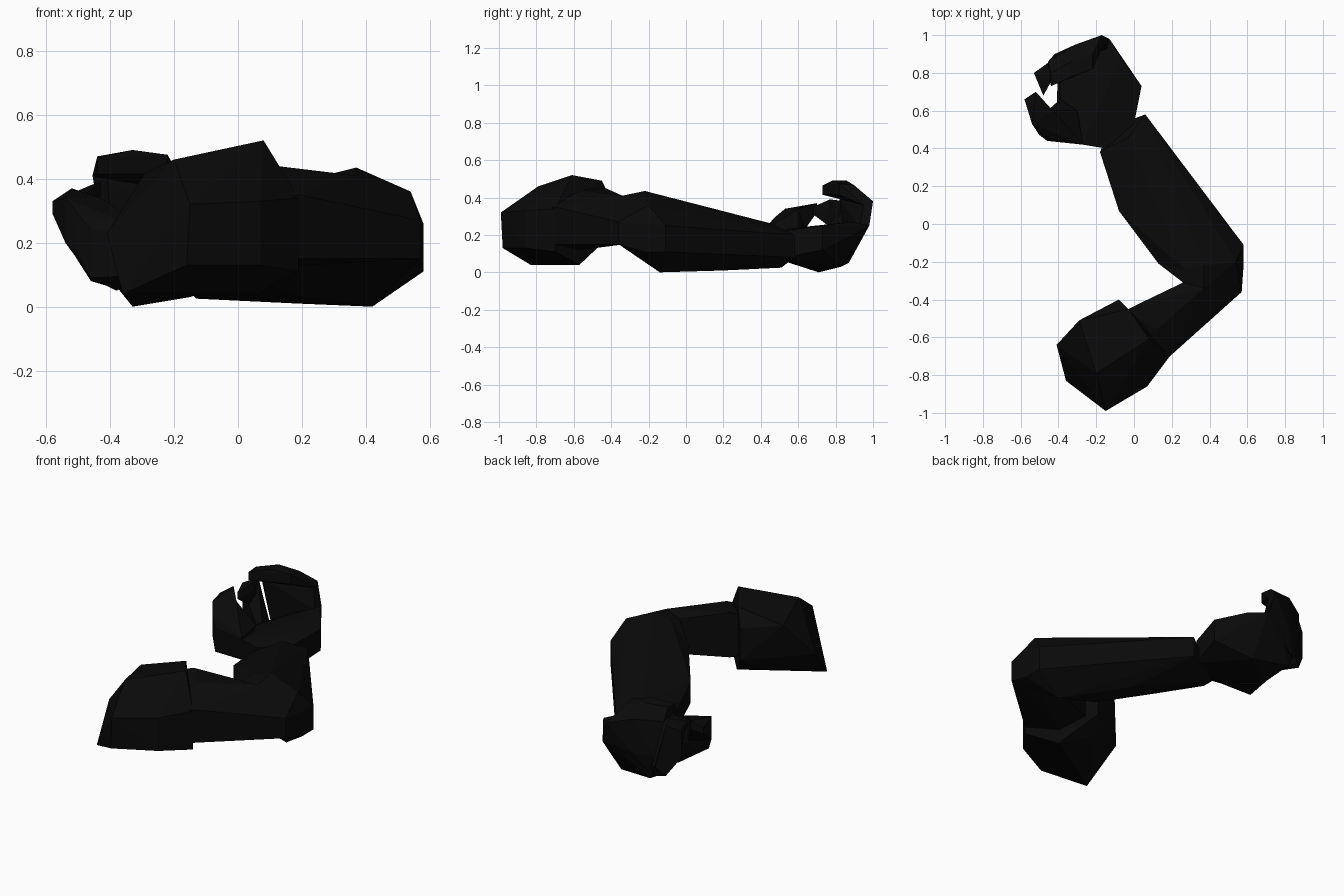
import bpy
import bmesh

cube = bpy.data.objects.get("Cube")
if cube:
    bpy.data.objects.remove(cube, do_unlink=True)


def make_material(name, colour):
    material = bpy.data.materials.new(name)
    material.use_nodes = True
    material.diffuse_color = colour
    shader = next(n for n in material.node_tree.nodes if n.type == "BSDF_PRINCIPLED")
    shader.inputs["Base Color"].default_value = colour
    return material


black = make_material("near black", (.003, .003, .003, 1))


def faceted_block(name, corners):
    """Chunky flat shaded solid wrapped around its corner points."""
    builder = bmesh.new()
    for corner in corners:
        builder.verts.new(corner)
    bmesh.ops.convex_hull(builder, input=builder.verts)
    leftovers = [vertex for vertex in builder.verts if not vertex.link_faces]
    bmesh.ops.delete(builder, geom=leftovers, context="VERTS")
    bmesh.ops.recalc_face_normals(builder, faces=builder.faces)
    mesh = bpy.data.meshes.new(name)
    builder.to_mesh(mesh)
    builder.free()
    mesh.materials.append(black)
    part = bpy.data.objects.new(name, mesh)
    bpy.context.collection.objects.link(part)


def edge(x, y, low, high):
    """Two corners, one above the other."""
    return [(x, y, low), (x, y, high)]


# Shoulder: slanted end cap, then the shallow peak and the inner side
shoulder_cap = [
    (-.15, -.99, .32), (-.16, -.98, .13), (-.36, -.83, .04),
    (-.41, -.64, .23), (-.2, -.79, .46),
]
shoulder_inner = [
    (.08, -.61, .52), (-.29, -.51, .42), (-.03, -.45, .49),
    (-.15, -.5, .13), (.06, -.57, .04),
    *edge(.07, -.86, .13, .33),
    *edge(.19, -.7, .11, .34),
    *edge(-.08, -.4, .2, .39),
]
faceted_block("shoulder", shoulder_cap + shoulder_inner)

# Upper arm: starts inside the shoulder and tapers to the elbow
arm_root = [
    *edge(-.05, -.46, .2, .44),
    *edge(.01, -.43, .18, .45),
    *edge(.19, -.7, .15, .35),
    *edge(.1, -.78, .16, .33),
    (.12, -.56, .44), (.06, -.56, .12),
]
arm_tip = [
    *edge(.26, -.31, .18, .39),
    *edge(.57, -.36, .15, .27),
    (.37, -.34, .41), (.4, -.33, .15),
]
faceted_block("upper_arm", arm_root + arm_tip)

# Elbow: knuckle where the two arm sections turn
elbow_ring = [
    (.37, -.22, .435), (.54, -.2, .36), (.42, -.14, 0),
    (.2, -.08, .03), (.27, -.24, .41),
    *edge(.58, -.11, .11, .25),
    *edge(.58, -.22, .11, .26),
    *edge(.13, -.21, .15, .3),
]
faceted_block("elbow", arm_tip + elbow_ring)

# Forearm: broad at the elbow, with a ridge running down to the wrist
forearm_middle = [*edge(-.08, .07, .12, .25), (.18, .2, .01)]
wrist_ring = [
    *edge(-.18, .38, .07, .18),
    *edge(.06, .58, .08, .2),
    (-.03, .46, .26), (-.13, .51, .025),
]
faceted_block("forearm", elbow_ring + forearm_middle + wrist_ring)

# Palm: flat underside that rises to the knuckles
palm_heel = [
    *edge(-.15, .4, .1, .21),
    *edge(0, .53, .08, .22),
    *edge(-.27, .42, .1, .22),
]
palm_front = [
    *edge(.04, .73, .12, .25),
    (-.13, .98, .25), (-.15, .83, .03), (-.33, .71, 0),
    (-.39, .67, .17), (-.37, .87, .05), (-.4, .88, .13),
    (-.25, .95, .2), (-.41, .6, .1), (-.07, .88, .27),
]
faceted_block("palm", palm_heel + palm_front)

# Upper fingers: a joined wall that rises from the far edge of the palm
wall_crest = [
    (-.17, 1, .38), (-.31, .95, .42), (-.455, .86, .41),
    (-.16, .95, .36), (-.41, .82, .4),
]
wall_foot = [
    (-.42, .9, .2), (-.38, .89, .1), (-.31, .95, .22), (-.13, .98, .25),
    (-.38, .85, .15), (-.14, .93, .24),
]
faceted_block("upper_finger_wall", wall_foot + wall_crest)

# Their tips fold forward over the hollow of the hand
folded_tips = [
    *edge(-.44, .73, .415, .465),
    *edge(-.33, .78, .43, .49),
    *edge(-.22, .82, .415, .475),
    (-.44, .8, .47), (-.33, .86, .49), (-.22, .9, .465),
]
faceted_block("upper_fingertips", wall_crest + folded_tips)

# Lower finger: rises beside the wall, with its tip turned inward
finger_bend = [
    *edge(-.53, .8, .25, .35),
    *edge(-.46, .85, .25, .38),
    (-.46, .76, .25),
]
finger_root = [
    (-.36, .84, .05), (-.46, .85, .08), (-.41, .88, .13),
    (-.53, .8, .19), (-.39, .76, .15), (-.33, .72, .06),
]
finger_tip = [
    *edge(-.48, .68, .31, .35),
    *edge(-.43, .77, .35, .39),
]
faceted_block("lower_finger", finger_root + finger_bend)
faceted_block("lower_fingertip", finger_bend + finger_tip)

# Thumb: root at the heel of the hand, then the upright tip
thumb_bend = [
    *edge(-.5, .47, .17, .29),
    *edge(-.54, .53, .2, .34),
    *edge(-.43, .6, .18, .34),
]
thumb_root = [
    *edge(-.46, .44, .09, .24),
    *edge(-.27, .42, .1, .23),
    (-.39, .66, .18), (-.3, .6, .23), (-.38, .62, .05),
]
thumb_tip = [*edge(-.58, .66, .29, .33), *edge(-.52, .7, .32, .37)]
faceted_block("thumb_root", thumb_root + thumb_bend)
faceted_block("thumb_tip", thumb_bend + thumb_tip)
